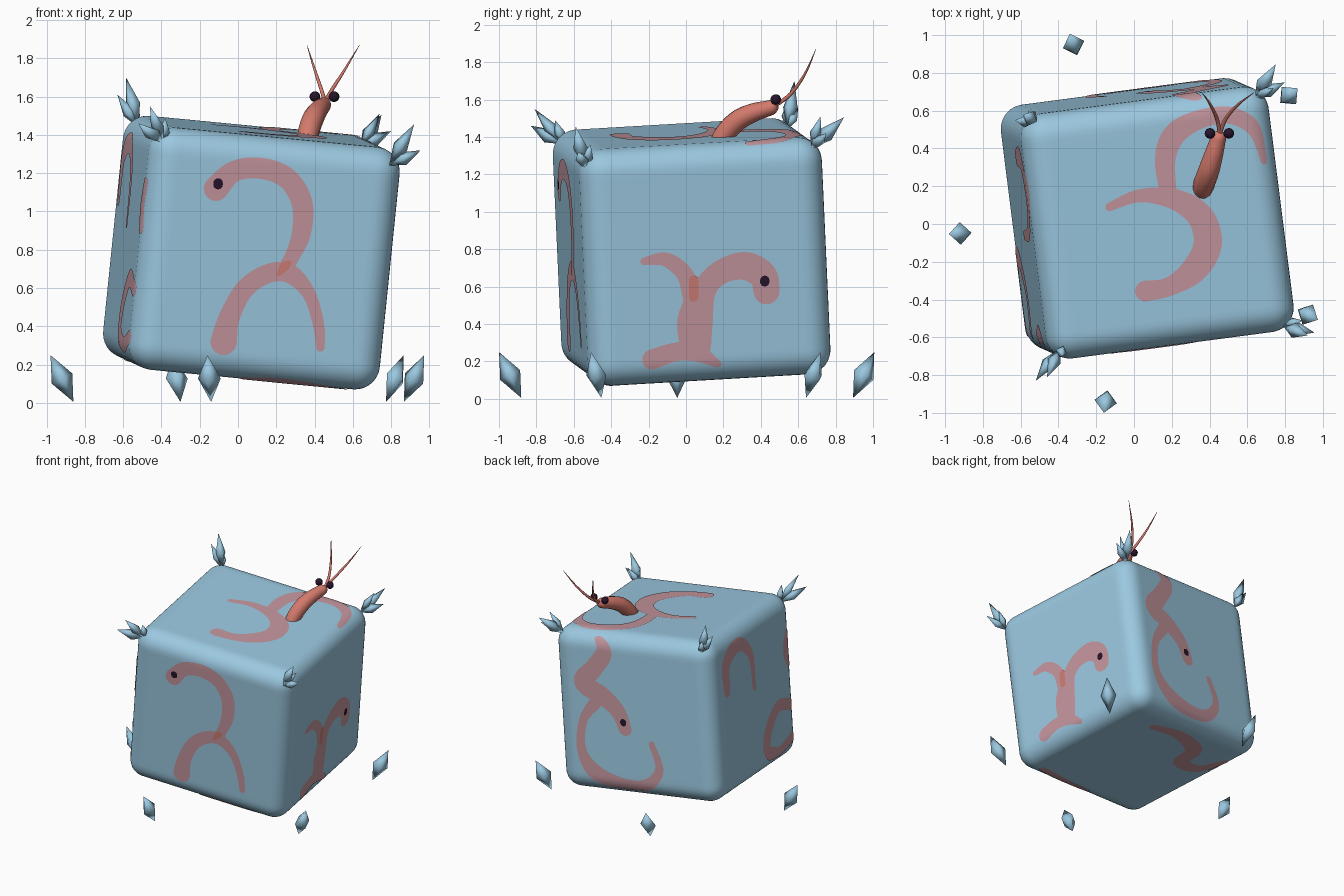
import bpy, bmesh, math
from mathutils import Vector, Matrix
from mathutils.geometry import intersect_line_plane

if "Cube" in bpy.data.objects:
    bpy.data.objects.remove(bpy.data.objects["Cube"])


def mat(name, r, g, b):
    m = bpy.data.materials.new(name)
    m.diffuse_color = tuple((c / 255 / 12.92) if c < 11 else ((c / 255 + .055) / 1.055) ** 2.4
                            for c in (r, g, b)) + (1,)
    m.use_nodes = True
    m.node_tree.nodes["Principled BSDF"].inputs["Base Color"].default_value = m.diffuse_color
    return m


ICE = mat("ice blue", 155, 200, 224)
MARK = mat("worm under ice", 196, 150, 158)
PATCH = mat("worm near surface", 205, 125, 116)
WORM = mat("worm red", 212, 122, 108)
EYE = mat("eye dark", 38, 20, 42)

# Tilted frame of the ice cube
U = Vector((.985, .13, -.095)).normalized()
W = Vector((.10, -.045, .99))
W = (W - W.dot(U) * U).normalized()
V = W.cross(U)
FRAME = Matrix.Translation((.07, .03, .785)) @ Matrix((U, V, W)).transposed().to_4x4()
INV = FRAME.inverted()
H, R = Vector((.665, .655, .637)), .13


def on_ice(p, lift=0):
    """Move a local point onto the rounded cube surface."""
    q = Vector([max(-h + R, min(h - R, c)) for c, h in zip(p, H)])
    return q + (p - q).normalized() * (R + lift)


def finish(bm, name, material, smooth=True):
    me = bpy.data.meshes.new(name)
    bm.to_mesh(me)
    bm.free()
    me.materials.append(material)
    for f in me.polygons:
        f.use_smooth = smooth
    ob = bpy.data.objects.new(name, me)
    bpy.context.collection.objects.link(ob)
    return ob


def spline(pts, n=8):
    """Catmull-Rom through points of any size."""
    P = [pts[0]] + list(pts) + [pts[-1]]
    out = []
    for i in range(1, len(P) - 2):
        for k in range(n):
            t = k / n
            out.append([.5 * (2 * b + (c - a) * t + (2 * a - 5 * b + 4 * c - d) * t * t
                              + (3 * b - a - 3 * c + d) * t ** 3)
                        for a, b, c, d in zip(*P[i - 1:i + 3])])
    return out + [list(pts[-1])]


# Ice cube
bm = bmesh.new()
bmesh.ops.create_cube(bm, size=2)
bmesh.ops.subdivide_edges(bm, edges=bm.edges[:], cuts=43, use_grid_fill=True)
for v in bm.verts:
    v.co = FRAME @ on_ice(Vector([c * h for c, h in zip(v.co, H)]))
finish(bm, "ice_cube", ICE)

# Painted worms: each stroke is (a, b, width) along a face
FACES = {"front": (1, -1), "back": (1, 1), "right": (0, 1), "left": (0, -1), "top": (2, 1), "bottom": (2, -1)}
VIEWED = ("front", "right", "top")   # these strokes are given in grid coordinates


def stroke(face, pts, name, material=MARK, lift=.004):
    ax, sg = FACES[face]
    others = [i for i in range(3) if i != ax]
    n = Vector((0, 0, 0))
    n[ax] = sg
    pts2 = []
    for a, b, w in pts:
        p = n * H[ax]
        p[others[0]], p[others[1]] = a, b
        if face in VIEWED:
            d = Vector((0, 0, 0))
            d[ax] = 1
            nw = FRAME.to_3x3() @ n
            p = INV @ intersect_line_plane(p, p + d, FRAME @ (n * H[ax]), nw)
        pts2.append((p[others[0]], p[others[1]], w / 2))
    s = spline(pts2)

    # rounded ends
    def cap(e, nb):
        d = (Vector(e[:2]) - Vector(nb[:2])).normalized()
        return [[e[0] + d.x * e[2] * math.sin(t), e[1] + d.y * e[2] * math.sin(t), e[2] * math.cos(t) + .0005]
                for t in (.4, .8, 1.15, 1.5)]
    s = cap(s[0], s[1])[::-1] + s + cap(s[-1], s[-2])
    bm = bmesh.new()
    rows = []
    for i, (a, b, w) in enumerate(s):
        p0, p1 = s[max(i - 1, 0)], s[min(i + 1, len(s) - 1)]
        t = Vector((p1[0] - p0[0], p1[1] - p0[1])).normalized()
        row = []
        for k in range(-3, 4):
            p = n * H[ax]
            p[others[0]], p[others[1]] = a - t.y * w * k / 3, b + t.x * w * k / 3
            row.append(bm.verts.new(FRAME @ on_ice(p, lift)))
        rows.append(row)
    nw = FRAME.to_3x3() @ n
    for r0, r1 in zip(rows, rows[1:]):
        for k in range(6):
            f = bm.faces.new((r0[k], r0[k + 1], r1[k + 1], r1[k]))
            f.normal_update()
            if f.normal.dot(nw) < 0:
                f.normal_flip()
    finish(bm, name, material)


def dot(face, a, b, w, name, material, tall=.004):
    stroke(face, [(a, b - tall, w), (a, b + tall, w)], name, material, .008)


stroke("front", [(-.115, 1.12, .13), (-.02, 1.21, .11), (.125, 1.225, .11), (.26, 1.17, .11), (.335, 1.04, .11),
                 (.33, .885, .1), (.285, .77, .08), (.245, .70, .08)], "front_worm_upper")
stroke("front", [(-.075, .32, .14), (-.045, .45, .11), (.035, .595, .1), (.155, .675, .1), (.27, .675, .1),
                 (.37, .57, .07), (.42, .41, .06), (.43, .29, .045)], "front_worm_lower")
dot("front", -.105, 1.145, .05, "front_worm_eye", EYE)
stroke("front", [(.21, .67, .02), (.24, .71, .05), (.265, .73, .03)], "front_worm_patch", PATCH, .007)

stroke("right", [(.43, .575, .14), (.41, .66, .15), (.315, .71, .15), (.19, .68, .13), (.1, .59, .13),
                 (.05, .43, .19), (.05, .29, .17)], "right_worm_body")
stroke("right", [(-.225, .735, .04), (-.11, .745, .075), (-.01, .67, .09), (.03, .55, .1), (.04, .45, .1)],
       "right_worm_arm")
stroke("right", [(-.18, .21, .11), (-.06, .25, .1), (.05, .25, .1), (.17, .185, .04)], "right_worm_foot")
dot("right", .42, .63, .05, "right_worm_eye", EYE)
dot("right", .04, .59, .05, "right_worm_patch", PATCH, .045)

stroke("top", [(-.13, .09, .045), (.03, .15, .07), (.215, .13, .11), (.35, .04, .14), (.39, -.105, .15),
               (.32, -.24, .14), (.19, -.33, .1), (.06, -.355, .11)], "top_worm_near")
stroke("top", [(.18, .17, .09), (.165, .345, .11), (.215, .475, .12), (.35, .555, .1), (.51, .575, .09),
               (.64, .5, .08), (.695, .34, .05)], "top_worm_far")

stroke("back", [(.28, .6, .07), (.23, .49, .13), (.32, .36, .14), (.42, .23, .16), (.26, .14, .15),
                (.14, .03, .13), (.09, -.1, .11)], "back_worm_upper")
stroke("back", [(.33, .08, .1), (.44, -.07, .07), (.47, -.3, .08), (.37, -.47, .13), (.16, -.55, .12),
                (-.05, -.54, .1), (-.18, -.4, .07), (-.13, -.2, .05)], "back_worm_lower")
dot("back", .1, -.05, .05, "back_worm_eye", EYE)

stroke("left", [(.42, .2, .09), (.41, .42, .13), (.2, .5, .11), (.03, .36, .08), (0, .09, .05)], "left_worm_arch")
stroke("left", [(-.53, -.22, .09), (-.34, -.18, .1), (-.17, -.32, .12), (-.15, -.47, .11), (-.33, -.53, .09),
                (-.53, -.48, .08)], "left_worm_curl")
stroke("left", [(-.55, .33, .07), (-.52, .22, .1), (-.55, .1, .07)], "left_worm_tail")

stroke("bottom", [(.29, .42, .07), (.04, .45, .1), (-.22, .36, .13), (-.28, .18, .13), (-.46, .17, .1),
                  (-.56, .36, .07)], "bottom_worm")
stroke("bottom", [(.48, -.53, .06), (.17, -.58, .09), (-.04, -.57, .05)], "bottom_worm_tail")


# Crystals: four sided bipyramids
def crystal(name, base, tip, radius, belt, side):
    base, tip = Vector(base), Vector(tip)
    axis = (tip - base).normalized()
    x = (side - side.dot(axis) * axis).normalized()
    y = axis.cross(x)
    mid = base.lerp(tip, belt)
    bm = bmesh.new()
    b, t = bm.verts.new(base), bm.verts.new(tip)
    ring = [bm.verts.new(mid + radius * (x * math.cos(k * math.pi / 2) + y * math.sin(k * math.pi / 2)))
            for k in range(4)]
    for k in range(4):
        bm.faces.new((ring[k], ring[(k + 1) % 4], t))
        bm.faces.new((ring[(k + 1) % 4], ring[k], b))
    finish(bm, name, ICE)


CORNERS = {
    "back_left": ((-.52, .54, 1.44), [(-.585, .58, 1.70), (-.63, .55, 1.61), (-.56, .60, 1.56)]),
    "front_left": ((-.39, -.655, 1.36), [(-.52, -.83, 1.46), (-.46, -.81, 1.55), (-.38, -.70, 1.49)]),
    "front_right": ((.79, -.54, 1.24), [(.92, -.59, 1.455), (.955, -.575, 1.32), (.89, -.51, 1.36)]),
    "back_right": ((.64, .67, 1.34), [(.75, .845, 1.505), (.80, .75, 1.42), (.74, .72, 1.51)]),
}
for corner, (base, tips) in CORNERS.items():
    for i, tip in enumerate(tips):
        crystal(f"{corner}_spike_{i + 1}", base, tip, (.042, .036, .032)[i], .45, Vector((.3, .8, .1)))

# Floating shards in a ring round the foot
for i, (x, y) in enumerate([(-.32, .95), (.82, .68), (.92, -.48), (-.15, -.94), (-.92, -.05)]):
    out = Vector((x, y, 0)).normalized()
    c = Vector((x, y, .127))
    h = out * .06 + Vector((0, 0, .122))
    crystal(f"floor_shard_{i + 1}", c - h, c + h, .06, .5, out)


# Live worm poking out of the top
def tube(name, pts, material):
    cu = bpy.data.curves.new(name, 'CURVE')
    cu.dimensions = '3D'
    cu.bevel_depth, cu.bevel_resolution, cu.use_fill_caps = 1, 4, True
    s = spline(pts, 6)
    sp = cu.splines.new('POLY')
    sp.points.add(len(s) - 1)
    for p, (x, y, z, r) in zip(sp.points, s):
        p.co, p.radius = (x, y, z, 1), r
    sp.use_smooth = True
    cu.materials.append(material)
    ob = bpy.data.objects.new(name, cu)
    bpy.context.collection.objects.link(ob)
    bpy.ops.object.select_all(action='DESELECT')
    bpy.context.view_layer.objects.active = ob
    ob.select_set(True)
    bpy.ops.object.convert(target='MESH')


tube("worm_body", [(.355, .16, 1.34, .05), (.37, .21, 1.42, .056), (.395, .28, 1.49, .056), (.42, .36, 1.53, .05),
                   (.44, .43, 1.55, .043), (.45, .465, 1.56, .038), (.453, .485, 1.565, .022),
                   (.455, .492, 1.567, .004)], WORM)
for side, x, tip in (("left", -.05, -.095), ("right", .05, .18)):
    tube(f"{side}_antenna", [(.455, .48, 1.57, .011), (.455 + tip * .18, .56, 1.63, .010),
                             (.455 + tip * .55, .635, 1.735, .007), (.455 + tip, .695, 1.87, .001)], WORM)
    bm = bmesh.new()
    bmesh.ops.create_uvsphere(bm, u_segments=16, v_segments=10, radius=.028,
                              matrix=Matrix.Translation((.452 + x, .48, 1.6)))
    finish(bm, f"{side}_eye", EYE)
